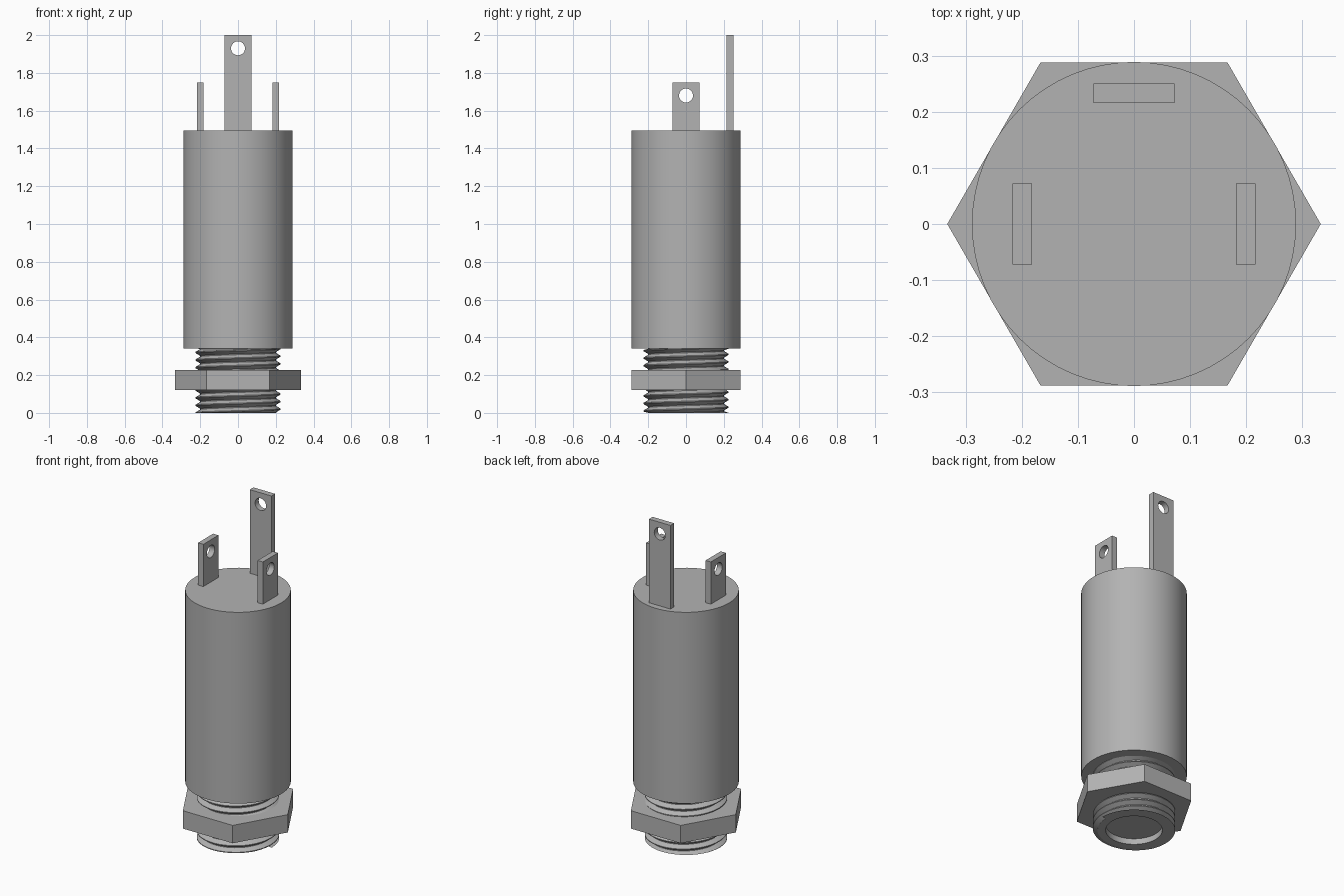
import bpy, bmesh
from math import pi, cos, sin, radians

cube = bpy.data.objects.get("Cube")
if cube:
    bpy.data.objects.remove(cube, do_unlink=True)

GREY = (0.45, 0.45, 0.45, 1)
metal = bpy.data.materials.new("plain_grey")
metal.use_nodes = True
metal.diffuse_color = GREY
metal.node_tree.nodes["Principled BSDF"].inputs["Base Color"].default_value = GREY

BODY_BOTTOM, BODY_TOP = 0.34, 1.495


def add_object(name, mesh, smooth=False):
    mesh.materials.clear()
    mesh.materials.append(metal)
    obj = bpy.data.objects.new(name, mesh)
    bpy.context.collection.objects.link(obj)
    if smooth:
        bpy.ops.object.select_all(action='DESELECT')
        obj.select_set(True)
        bpy.context.view_layer.objects.active = obj
        bpy.ops.object.shade_smooth_by_angle(angle=radians(30))
    return obj


def finish(name, bm, smooth=False):
    bmesh.ops.recalc_face_normals(bm, faces=bm.faces)
    mesh = bpy.data.meshes.new(name)
    bm.to_mesh(mesh)
    bm.free()
    return add_object(name, mesh, smooth)


def lathe(name, profile, sides, smooth=True):
    """Spin (radius, height) points round z; end rings are capped or closed on request."""
    bm = bmesh.new()
    rings = [[bm.verts.new((r * cos(2 * pi * i / sides), r * sin(2 * pi * i / sides), z))
              for i in range(sides)] for r, z in profile]
    for a, b in zip(rings, rings[1:]):
        for i in range(sides):
            j = (i + 1) % sides
            bm.faces.new((a[i], a[j], b[j], b[i]))
    bm.faces.new(rings[0])
    bm.faces.new(rings[-1])
    return finish(name, bm, smooth)


def thread(name, root, crest, pitch, bottom, top, steps=48):
    """Right-handed V ridge wound round z, trimmed flat at both ends."""
    bm = bmesh.new()
    turns = (top - bottom) / pitch + 1
    previous = None
    for i in range(int(turns * steps) + 1):
        angle = 2 * pi * i / steps
        middle = bottom + pitch * (i / steps - 0.5)
        section = []
        for r, dz in ((root, -0.48), (crest, -0.06), (crest, 0.06), (root, 0.48)):
            z = min(max(middle + dz * pitch, bottom), top)
            section.append(bm.verts.new((r * cos(angle), r * sin(angle), z)))
        if previous:
            for k in range(4):
                n = (k + 1) % 4
                bm.faces.new((previous[k], section[k], section[n], previous[n]))
        else:
            bm.faces.new(section)
        previous = section
    bm.faces.new(previous)
    bmesh.ops.dissolve_degenerate(bm, dist=1e-5, edges=bm.edges)
    return finish(name, bm, True)


def terminal(name, x, y, top, turn, width=0.144, thickness=0.035, hole=0.037):
    """Flat upright tab with a round hole near its top."""
    curve = bpy.data.curves.new(name, 'CURVE')
    curve.dimensions = '2D'
    curve.fill_mode = 'BOTH'
    curve.extrude = thickness / 2
    w, low = width / 2, BODY_TOP - 0.02
    outline = [(-w, low), (w, low), (w, top), (-w, top)]
    circle = [(hole * cos(2 * pi * i / 32), top - 0.07 + hole * sin(2 * pi * i / 32))
              for i in range(32)]
    for points in (outline, circle):
        spline = curve.splines.new('POLY')
        spline.points.add(len(points) - 1)
        for p, (u, v) in zip(spline.points, points):
            p.co = (u, v, 0, 1)
        spline.use_cyclic_u = True
    helper = bpy.data.objects.new(name + "_outline", curve)
    bpy.context.collection.objects.link(helper)
    graph = bpy.context.evaluated_depsgraph_get()
    mesh = bpy.data.meshes.new_from_object(helper.evaluated_get(graph))
    bpy.data.objects.remove(helper, do_unlink=True)
    obj = add_object(name, mesh, True)
    obj.location = (x, y, 0)
    obj.rotation_euler = (pi / 2, 0, turn)


# Main barrel
lathe("body", [(0.289, BODY_BOTTOM), (0.289, BODY_TOP)], 64)

# Threaded neck with a shallow recess in its lower end
lathe("neck", [(0.155, 0.035), (0.155, 0), (0.2, 0), (0.2, BODY_BOTTOM + 0.01)], 48)
thread("neck_thread", 0.198, 0.226, 0.04, 0, BODY_BOTTOM)

# Hexagonal nut
lathe("hex_nut", [(0.333, 0.12), (0.333, 0.228)], 6, smooth=False)

# Solder tabs: a tall one at the back and a short one on each side
terminal("back_terminal", 0, 0.233, 2.0, 0)
for side, sx in (("left", 1), ("right", -1)):
    terminal(side + "_terminal", sx * 0.199, 0, 1.75, pi / 2)
